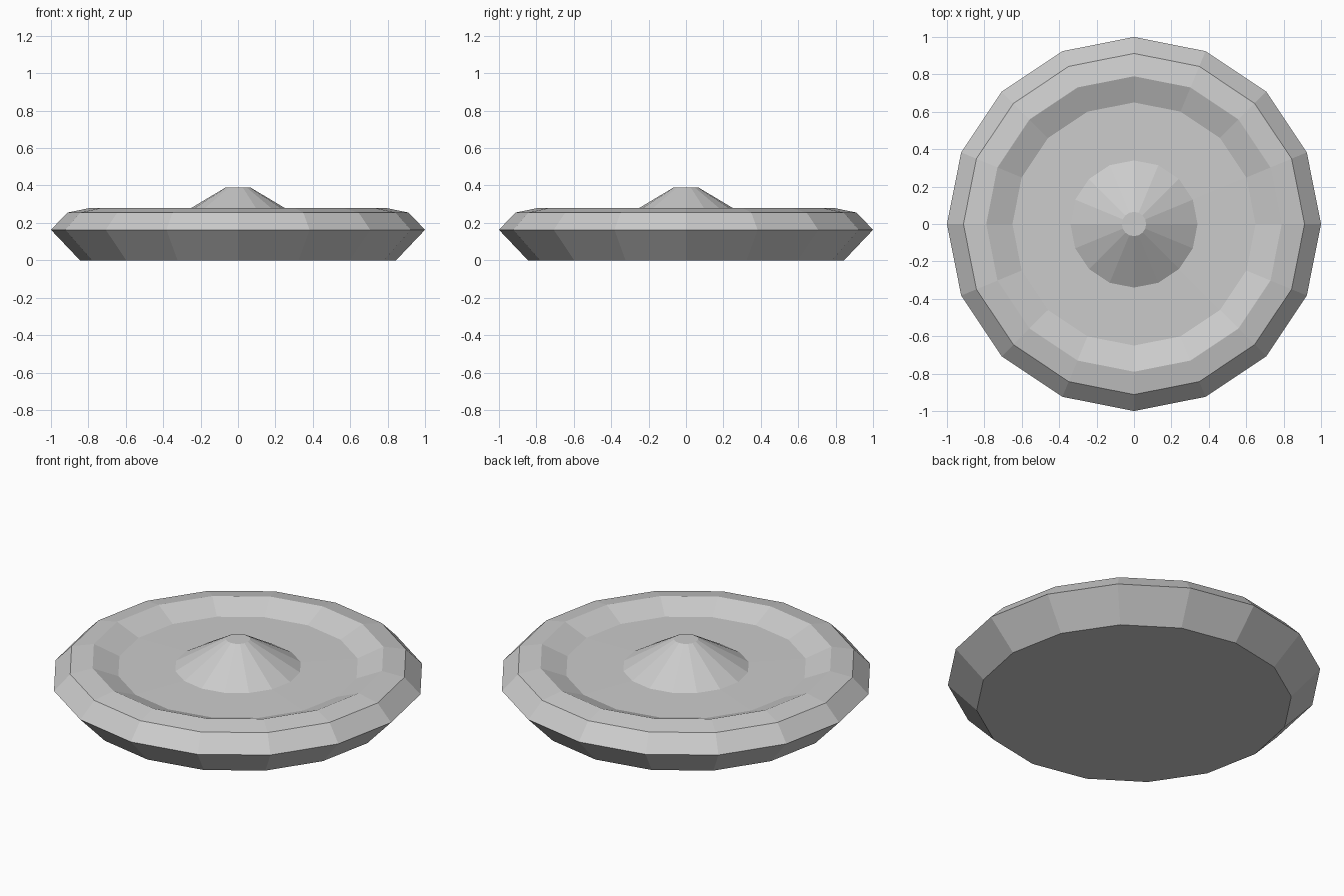
import bpy, bmesh
from math import cos, sin, tau

if "Cube" in bpy.data.objects:
    bpy.data.objects.remove(bpy.data.objects["Cube"])

SIDES = 16

# Radius and height, from the underside round the rim to the central knob
PROFILE = [(0.845, 0.0), (1.0, 0.163), (0.912, 0.255), (0.79, 0.28),
           (0.65, 0.222), (0.34, 0.226), (0.065, 0.39)]


def lathe(name, profile, sides):
    """Faceted solid of revolution, closed with flat caps."""
    bm = bmesh.new()
    rings = [[bm.verts.new((r * cos(tau * i / sides), r * sin(tau * i / sides), z))
              for i in range(sides)] for r, z in profile]
    for low, high in zip(rings, rings[1:]):
        for i in range(sides):
            j = (i + 1) % sides
            bm.faces.new((low[i], low[j], high[j], high[i]))
    bm.faces.new(rings[0][::-1])
    bm.faces.new(rings[-1])
    mesh = bpy.data.meshes.new(name)
    bm.to_mesh(mesh)
    bm.free()
    obj = bpy.data.objects.new(name, mesh)
    bpy.context.collection.objects.link(obj)
    return obj


# Dished disc with a bevelled rim and a conical centre
lathe("dished_disc", PROFILE, SIDES)
